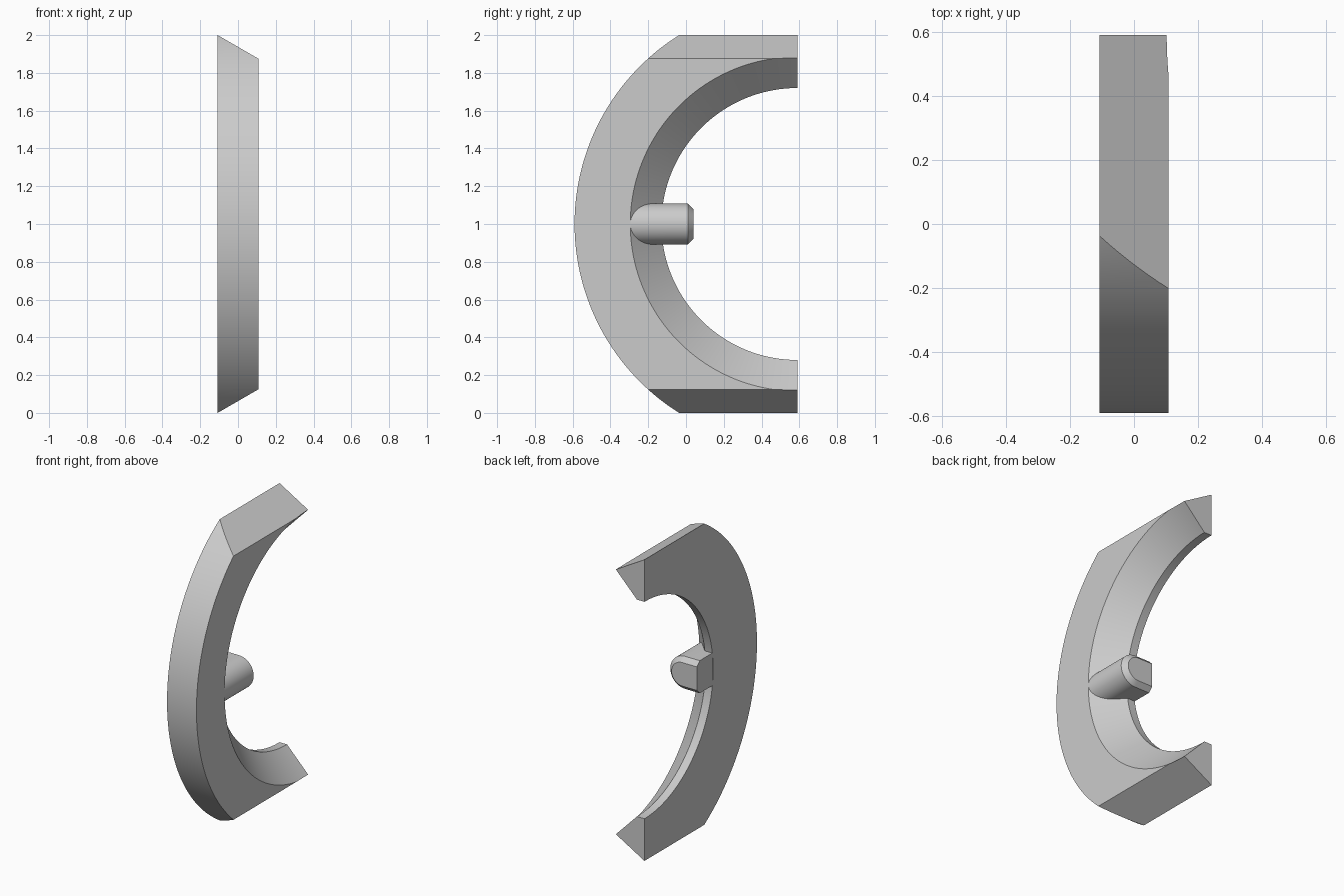
import bpy, bmesh, math
from mathutils import Vector, Matrix

cube = bpy.data.objects.get("Cube")
if cube:
    bpy.data.objects.remove(cube)

HALF = 0.108                  # half thickness along x
CENTRE = Vector((0, 0.59, 1))  # point on the ring axis
OUTER, INNER, RIM = 1.18, 0.72, 0.885
LAND = -0.053                 # x where the bore starts to flare

grey = bpy.data.materials.new("plain grey")
grey.use_nodes = True
grey.diffuse_color = (0.6, 0.6, 0.6, 1)
grey.node_tree.nodes["Principled BSDF"].inputs["Base Color"].default_value = (0.6, 0.6, 0.6, 1)


def finish(name, bm):
    bmesh.ops.recalc_face_normals(bm, faces=bm.faces[:])
    mesh = bpy.data.meshes.new(name)
    bm.to_mesh(mesh)
    bm.free()
    mesh.materials.append(grey)
    obj = bpy.data.objects.new(name, mesh)
    bpy.context.collection.objects.link(obj)
    bpy.ops.object.select_all(action='DESELECT')
    obj.select_set(True)
    bpy.context.view_layer.objects.active = obj
    bpy.ops.object.shade_smooth_by_angle(angle=math.radians(25))
    return obj


def cap_holes(bm):
    bmesh.ops.holes_fill(bm, edges=[e for e in bm.edges if e.is_boundary], sides=0)


# Half ring: section spun half a turn about the x axis through CENTRE
bm = bmesh.new()
section = [(-HALF, OUTER), (HALF, OUTER), (HALF, RIM), (LAND, INNER), (-HALF, INNER)]
verts = [bm.verts.new(CENTRE + Vector((x, 0, r))) for x, r in section]
edges = [bm.edges.new((verts[i], verts[i - 1])) for i in range(len(verts))]
bmesh.ops.spin(bm, geom=verts + edges, cent=CENTRE, axis=(1, 0, 0),
               angle=math.pi, steps=128, use_duplicate=False)
# Make sure the arc bulges towards the front
if min(v.co.y for v in bm.verts) > 0:
    bmesh.ops.rotate(bm, verts=bm.verts[:], cent=CENTRE,
                     matrix=Matrix.Rotation(math.pi, 3, 'X'))
cap_holes(bm)

# Sloping flats at the top and bottom
for side in (1, -1):
    bmesh.ops.bisect_plane(bm, geom=bm.verts[:] + bm.edges[:] + bm.faces[:],
                           plane_co=(-HALF, 0, 1 + side),
                           plane_no=(math.sin(math.radians(30)), 0, side * math.cos(math.radians(30))),
                           clear_outer=True)
    cap_holes(bm)
finish("half_ring", bm)


# Peg: round on one side, flush with the ring on the other
def peg_outline(radius):
    arc = [(radius * math.cos(a), radius * math.sin(a))
           for a in (math.pi * (i / 32 - 0.5) for i in range(33))]
    return [(-HALF, -radius), (LAND, -radius)] + arc + [(LAND, radius), (-HALF, radius)]


def bore_y(x, z):
    r = INNER + max(0, x - LAND) * (RIM - INNER) / (HALF - LAND)
    return CENTRE.y - math.sqrt(r * r - z * z)


bm = bmesh.new()
full, small = peg_outline(HALF), peg_outline(HALF - 0.03)
loops = [[bm.verts.new((x, bore_y(x, z), 1 + z)) for x, z in full],
         [bm.verts.new((x, 0.01, 1 + z)) for x, z in full],
         [bm.verts.new((x, 0.04, 1 + z)) for x, z in small]]
for a, b in zip(loops, loops[1:]):
    for i in range(len(a)):
        bm.faces.new((a[i - 1], a[i], b[i], b[i - 1]))
bm.faces.new(loops[-1])
finish("peg", bm)
